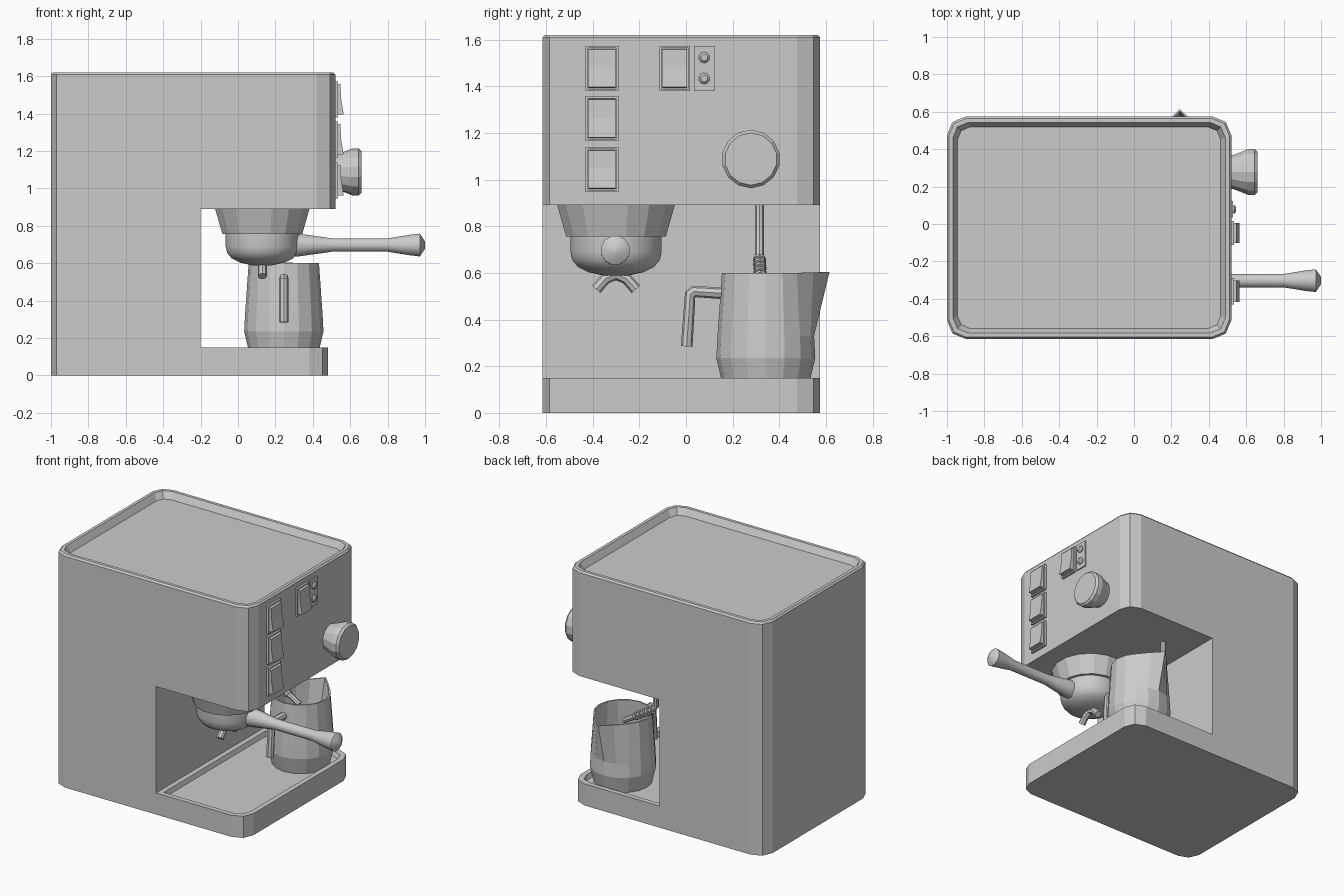
import bpy, bmesh, math
from mathutils import Vector

if "Cube" in bpy.data.objects:
    bpy.data.objects.remove(bpy.data.objects["Cube"])

grey = bpy.data.materials.new("plain_grey")
grey.diffuse_color = (0.6, 0.6, 0.6, 1)
grey.use_nodes = True
grey.node_tree.nodes["Principled BSDF"].inputs["Base Color"].default_value = grey.diffuse_color


def finish(obj, smooth=None):
    if not obj.data.materials:
        obj.data.materials.append(grey)
    if smooth:
        bpy.ops.object.select_all(action='DESELECT')
        obj.select_set(True)
        bpy.context.view_layer.objects.active = obj
        bpy.ops.object.shade_smooth_by_angle(angle=math.radians(smooth))
    return obj


def loft(name, rings, smooth=None):
    """Skin a stack of equal-length point rings and cap both ends."""
    bm = bmesh.new()
    vs = [[bm.verts.new(p) for p in ring] for ring in rings]
    n = len(vs[0])
    for a, b in zip(vs, vs[1:]):
        for i in range(n):
            j = (i + 1) % n
            bm.faces.new((a[i], a[j], b[j], b[i]))
    bm.faces.new(vs[0][::-1])
    bm.faces.new(vs[-1])
    bmesh.ops.recalc_face_normals(bm, faces=bm.faces)
    me = bpy.data.meshes.new(name)
    bm.to_mesh(me)
    bm.free()
    obj = bpy.data.objects.new(name, me)
    bpy.context.collection.objects.link(obj)
    return finish(obj, smooth)


def lathe(name, profile, sides, centre, axis='Z', smooth=None):
    """Profile of (position along axis, radius); centre is the axis position."""
    a, b = centre
    rings = []
    for t, r in profile:
        ring = []
        for i in range(sides):
            ang = 2 * math.pi * (i + 0.5) / sides
            u, v = a + r * math.cos(ang), b + r * math.sin(ang)
            ring.append((u, v, t) if axis == 'Z' else (t, u, v))
        rings.append(ring)
    return loft(name, rings, smooth)


def tube(name, points, radius, res=2):
    cu = bpy.data.curves.new(name, 'CURVE')
    cu.dimensions = '3D'
    cu.bevel_depth = radius
    cu.bevel_resolution = res
    cu.use_fill_caps = True
    sp = cu.splines.new('POLY')
    sp.points.add(len(points) - 1)
    for p, co in zip(sp.points, points):
        p.co = (*co, 1)
    obj = bpy.data.objects.new(name, cu)
    bpy.context.collection.objects.link(obj)
    bpy.ops.object.select_all(action='DESELECT')
    obj.select_set(True)
    bpy.context.view_layer.objects.active = obj
    bpy.ops.object.convert(target='MESH')
    return finish(bpy.context.view_layer.objects.active, 40)


Y0, Y1 = -0.615, 0.575


def plan(z, x0, x1, inset=0, back=0.1, front=0.1):
    """Plan outline with two-segment rounded corners."""
    pts = []
    xa, xb, ya, yb = x0 + inset, x1 - inset, Y0 + inset, Y1 - inset
    for cx, cy, sx, sy, r, start in ((xb, yb, -1, -1, front, 0), (xa, yb, 1, -1, back, 90),
                                     (xa, ya, 1, 1, back, 180), (xb, ya, -1, 1, front, 270)):
        r = max(r - inset, 0.0) if r < 0.1 else r - inset * 0.6
        if r <= 0:
            pts.append((cx, cy, z))
            continue
        for k in range(3):
            a = math.radians(start + 45 * k)
            pts.append((cx + sx * r + r * math.cos(a), cy + sy * r + r * math.sin(a), z))
    return pts


# Housing: upper block with recessed lid, rear column, base with drip tray
loft("upper_housing", [plan(0.89, -1, 0.52), plan(1.608, -1, 0.52), plan(1.62, -1, 0.52, 0.01),
                       plan(1.62, -1, 0.52, 0.032), plan(1.575, -1, 0.52, 0.057)])
loft("rear_column", [plan(z, -1, -0.2, front=0) for z in (0, 0.89)])
loft("drip_tray_base", [plan(0, -0.2, 0.48, back=0), plan(0.15, -0.2, 0.48, back=0),
                        plan(0.15, -0.2, 0.48, 0.035, back=0),
                        plan(0.12, -0.2, 0.48, 0.045, back=0)])


def rect(x, y0, y1, z0, z1, i=0):
    return [(x, y0 + i, z0 + i), (x, y1 - i, z0 + i), (x, y1 - i, z1 - i), (x, y0 + i, z1 - i)]


# Rocker switches: thin frame and kinked rocker
for k, (y, z) in enumerate(((-0.43, 1.38), (-0.43, 1.165), (-0.43, 0.947), (-0.113, 1.38))):
    w, h = (0.14, 0.192) if k < 3 else (0.13, 0.192)
    loft(f"switch_frame_{k + 1}", [rect(0.515, y, y + w, z, z + h), rect(0.535, y, y + w, z, z + h),
                                   rect(0.535, y, y + w, z, z + h, 0.009),
                                   rect(0.527, y, y + w, z, z + h, 0.009)])
    side = ((0.525, h - 0.012), (0.548, h - 0.014), (0.551, 0.1), (0.565, 0.016), (0.525, 0.012))
    loft(f"switch_rocker_{k + 1}", [[(px, yy, z + pz) for px, pz in side]
                                    for yy in (y + 0.012, y + w - 0.012)])

# Indicator plate with two lamps
loft("lamp_plate", [rect(x, 0.035, 0.122, 1.38, 1.572) for x in (0.515, 0.529)])
for k, z in enumerate((1.523, 1.433)):
    lathe(f"lamp_{k + 1}", [(0.52, 0.024), (0.536, 0.024), (0.545, 0.014)], 10, (0.078, z), 'X')

# Steam knob
lathe("steam_knob", [(0.51, 0.09), (0.53, 0.093), (0.61, 0.125), (0.645, 0.125), (0.66, 0.112)],
      14, (0.278, 1.088), 'X')

# Brew group, filter holder bowl and handle
HX, HY = 0.13, -0.3
lathe("brew_group", [(0.9, 0.26), (0.757, 0.218)], 16, (HX, HY))
lathe("filter_bowl", [(0.77, 0.198), (0.69, 0.198), (0.655, 0.19), (0.625, 0.165),
                      (0.603, 0.12), (0.588, 0.05)], 20, (HX, HY), smooth=40)
lathe("filter_handle", [(0.28, 0.066), (0.33, 0.062), (0.47, 0.042), (0.5, 0.037), (0.8, 0.037),
                        (0.92, 0.057), (0.972, 0.063), (1.0, 0.02)], 12, (HY - 0.003, 0.697), 'X', 35)
for s, side in ((-1, "left"), (1, "right")):
    tube(f"spout_{side}", [(HX, HY, 0.595), (HX, HY + s * 0.045, 0.575),
                           (HX, HY + s * 0.085, 0.53)], 0.024)

# Steam wand with ribbed nozzle sleeve dipping into the jug
tube("steam_wand", [(0.01, 0.315, 0.9), (0.01, 0.315, 0.69), (0.04, 0.315, 0.655),
                    (0.25, 0.32, 0.53)], 0.019)
p, q = Vector((0.04, 0.315, 0.655)), Vector((0.16, 0.318, 0.584))
for k in range(5):
    c = p.lerp(q, k / 4)
    d = (q - p).normalized() * 0.009
    tube(f"wand_rib_{k + 1}", [c - d, c + d], 0.028)

# Milk jug: open thin-walled vessel with a pulled spout
JX, JY, N = 0.245, 0.342, 16


def jug_ring(z, r, spout=0):
    ring = []
    for i in range(N):
        a = 2 * math.pi * i / N
        d = abs(i - N // 4)
        pull = spout * {0: 1.0, 1: 0.35}.get(d, 0)
        ring.append((JX + r * math.cos(a), JY + r * math.sin(a) + pull, z + 0.05 * pull))
    return ring


loft("milk_jug", [jug_ring(0.122, 0.185), jug_ring(0.15, 0.192), jug_ring(0.235, 0.212),
                  jug_ring(0.33, 0.207), jug_ring(0.6, 0.188, 0.085),
                  jug_ring(0.6, 0.178, 0.083), jug_ring(0.33, 0.197),
                  jug_ring(0.235, 0.202), jug_ring(0.14, 0.18)])
tube("jug_handle", [(JX, 0.165, 0.512), (JX, 0.035, 0.52), (JX, 0.018, 0.508), (JX, 0.003, 0.285)], 0.025)
